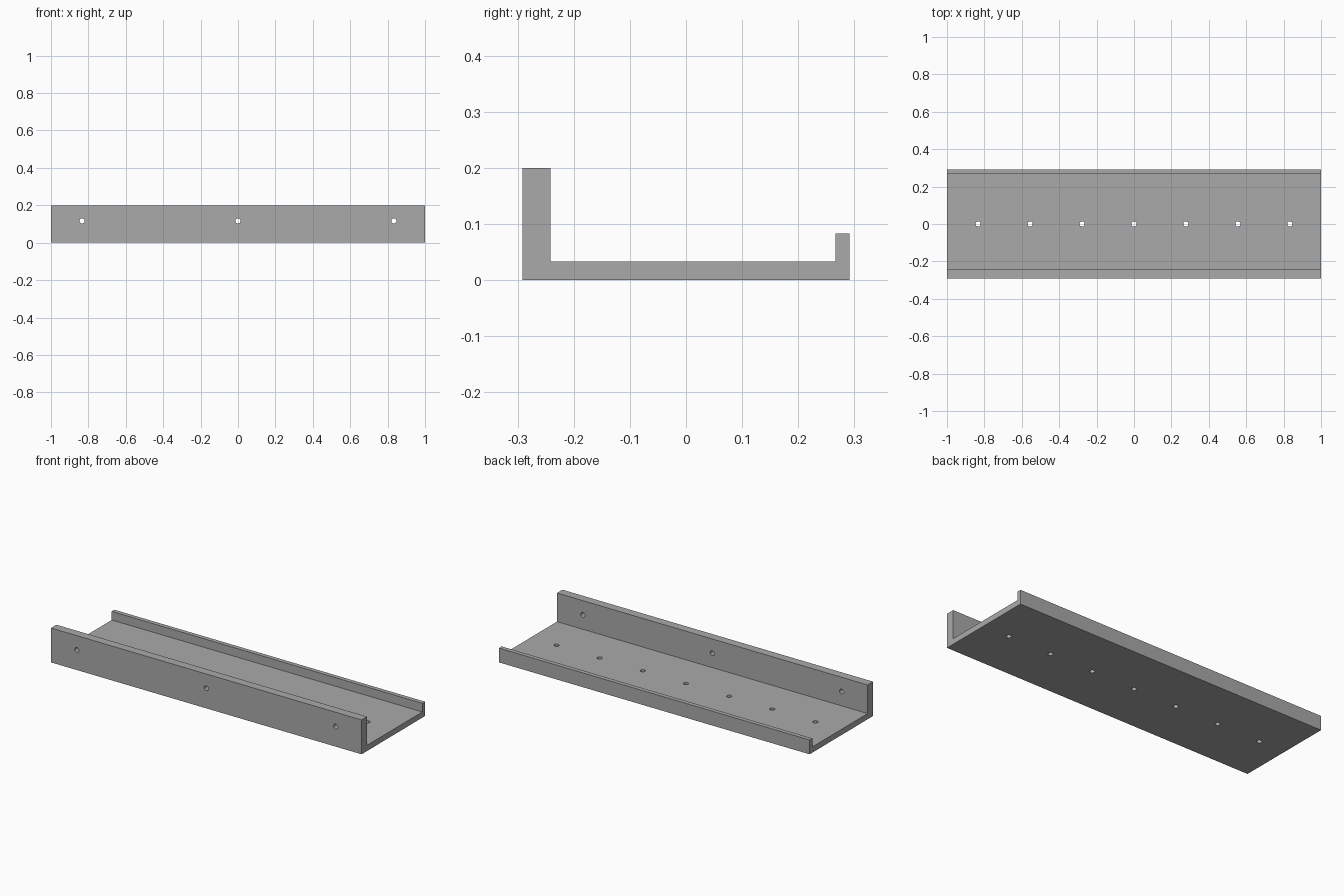
import bpy, bmesh
from mathutils import Matrix, Vector

if "Cube" in bpy.data.objects:
    bpy.data.objects.remove(bpy.data.objects["Cube"])

grey = bpy.data.materials.new("plain grey")
grey.diffuse_color = (0.4, 0.4, 0.4, 1)
grey.use_nodes = True
grey.node_tree.nodes["Principled BSDF"].inputs["Base Color"].default_value = grey.diffuse_color

HALF, R = 1.0, 0.0139


def finish(bm, name):
    bmesh.ops.recalc_face_normals(bm, faces=bm.faces)
    mesh = bpy.data.meshes.new(name)
    bm.to_mesh(mesh)
    bm.free()
    mesh.materials.append(grey)
    obj = bpy.data.objects.new(name, mesh)
    bpy.context.collection.objects.link(obj)
    return obj


def add_drill(bm, centre, axis, depth):
    turn = Vector((0, 0, 1)).rotation_difference(Vector(axis)).to_matrix().to_4x4()
    bmesh.ops.create_cone(bm, cap_ends=True, segments=32, radius1=R, radius2=R,
                          depth=depth, matrix=Matrix.Translation(centre) @ turn)


# Ledge: tall front wall, floor and low back lip as one extruded profile
profile = [(-0.2917, 0), (0.2917, 0), (0.2917, 0.0833), (0.2667, 0.0833),
           (0.2667, 0.0333), (-0.2417, 0.0333), (-0.2417, 0.2), (-0.2917, 0.2)]
bm = bmesh.new()
face = bm.faces.new([bm.verts.new((-HALF, y, z)) for y, z in profile])
ext = bmesh.ops.extrude_face_region(bm, geom=[face])
bmesh.ops.translate(bm, vec=(2 * HALF, 0, 0),
                    verts=[v for v in ext["geom"] if isinstance(v, bmesh.types.BMVert)])
ledge = finish(bm, "picture_ledge")

# Screw holes: three through the front wall, seven along the floor
bm = bmesh.new()
for i in range(3):
    add_drill(bm, (-0.8333 + i * 0.8333, -0.2667, 0.1167), (0, 1, 0), 0.1)
for i in range(7):
    add_drill(bm, (-0.8333 + i * 0.27777, 0, 0.0167), (0, 0, 1), 0.06)
drills = finish(bm, "hole_cutter")
drills.hide_render = True

cut = ledge.modifiers.new("holes", "BOOLEAN")
cut.operation, cut.solver, cut.object = "DIFFERENCE", "EXACT", drills
bpy.context.view_layer.objects.active = ledge
ledge.select_set(True)
bpy.ops.object.modifier_apply(modifier=cut.name)
bpy.data.objects.remove(drills)
bpy.ops.object.shade_smooth_by_angle()
